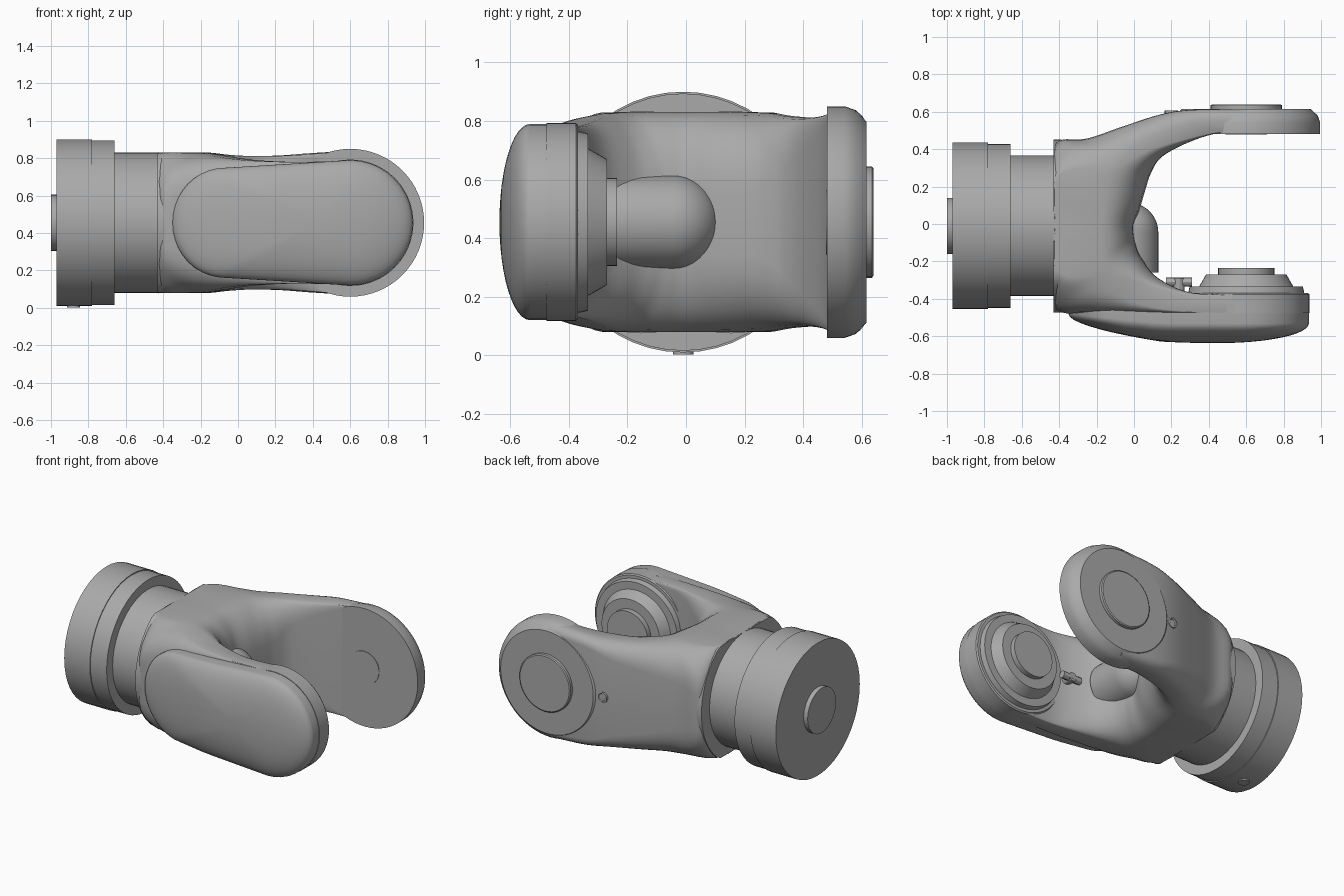
import bpy, bmesh, math
from math import sin, cos, pi, tau

cube = bpy.data.objects.get("Cube")
if cube:
    bpy.data.objects.remove(cube, do_unlink=True)

MID = 0.455      # height of the joint axis
SHAFT_Y = -0.01  # sideways position of the shaft axis
PIVOT = 0.6      # x of the fork pivot

grey = bpy.data.materials.new("machined grey")
grey.use_nodes = True
grey.diffuse_color = (0.4, 0.4, 0.4, 1)
grey.node_tree.nodes["Principled BSDF"].inputs["Base Color"].default_value = (0.4, 0.4, 0.4, 1)


def skin(name, rings, angle=30):
    """Join closed rings of points into a capped solid."""
    bm = bmesh.new()
    loops = [[bm.verts.new(p) for p in ring] for ring in rings]
    n = len(loops[0])
    for a, b in zip(loops, loops[1:]):
        for i in range(n):
            j = (i + 1) % n
            bm.faces.new((a[i], a[j], b[j], b[i]))
    bm.faces.new(loops[0][::-1])
    bm.faces.new(loops[-1])
    bmesh.ops.recalc_face_normals(bm, faces=bm.faces)
    mesh = bpy.data.meshes.new(name)
    bm.to_mesh(mesh)
    bm.free()
    mesh.shade_smooth()
    mesh.set_sharp_from_angle(angle=math.radians(angle))
    mesh.materials.append(grey)
    obj = bpy.data.objects.new(name, mesh)
    bpy.context.collection.objects.link(obj)


def lathe(name, axis, centre, profile, seg=40):
    """Turn (radius, position) points about an axis parallel to x, y or z."""
    rings = []
    for r, a in profile:
        ring = []
        for i in range(seg):
            u = centre[0] + r * cos(tau * i / seg)
            v = centre[1] + r * sin(tau * i / seg)
            ring.append({"X": (a, u, v), "Y": (u, a, v), "Z": (u, v, a)}[axis])
        rings.append(ring)
    skin(name, rings)


# Shaft end: stub, two-step flange and neck
shaft = (SHAFT_Y, MID)
lathe("shaft_stub", "X", shaft, [(0.15, -1.0), (0.15, -0.95)])
lathe("flange_rear", "X", shaft, [(0.445, -0.97), (0.445, -0.78)], 48)
lathe("flange_front", "X", shaft, [(0.439, -0.79), (0.439, -0.66)], 48)
lathe("neck", "X", shaft, [(0.375, -0.67), (0.375, -0.38)], 48)
lathe("flange_screw", "Z", (-0.88, SHAFT_Y), [(0.035, 0.003), (0.035, 0.03)], 16)


# Collar: disc with flattened top and bottom at the root of the fork
def collar_ring(x):
    return [(x, -0.012 + 0.4625 * cos(tau * i / 64),
             MID + min(max(0.4625 * sin(tau * i / 64), -0.374), 0.374)) for i in range(64)]


skin("collar", [collar_ring(-0.43), collar_ring(-0.388)])

# Fork: inner point, outer point, half height, then corner sizes
# (inner depth, inner height, outer depth, outer height)
STATIONS = [
    (0.60, -0.37, 0.60, -0.475, 0.332, 0.05, 0.03, 0.02, 0.01),
    (0.32, -0.37, 0.30, -0.475, 0.325, 0.10, 0.10, 0.05, 0.05),
    (0.13, -0.29, 0.00, -0.475, 0.335, 0.25, 0.40, 0.25, 0.25),
    (0.04, -0.18, -0.25, -0.475, 0.357, 0.35, 0.65, 0.42, 0.50),
    (0.01, -0.10, -0.415, -0.455, 0.372, 0.40, 0.70, 0.50, 0.64),
    (0.00, -0.05, -0.425, -0.25, 0.375, 0.40, 0.70, 0.03, 0.04),
    (0.00, 0.00, -0.425, 0.00, 0.375, 0.40, 0.70, 0.01, 0.02),
    (0.03, 0.08, -0.425, 0.25, 0.375, 0.40, 0.70, 0.03, 0.04),
    (0.06, 0.18, -0.415, 0.435, 0.372, 0.38, 0.70, 0.50, 0.64),
    (0.09, 0.27, -0.25, 0.457, 0.362, 0.35, 0.65, 0.50, 0.55),
    (0.15, 0.36, -0.05, 0.525, 0.356, 0.25, 0.40, 0.48, 0.42),
    (0.30, 0.44, 0.15, 0.588, 0.360, 0.10, 0.20, 0.50, 0.28),
    (0.45, 0.485, 0.32, 0.611, 0.372, 0.03, 0.05, 0.50, 0.17),
    (0.60, 0.488, 0.60, 0.612, 0.385, 0.01, 0.01, 0.50, 0.13),
]


def smooth_path(points, steps):
    """Smooth interpolation through a list of tuples."""
    out = []
    for k in range(len(points) - 1):
        a, b, c, d = (points[min(max(k + o, 0), len(points) - 1)] for o in (-1, 0, 1, 2))
        for i in range(steps):
            t = i / steps
            out.append([q + t / 2 * (r - p + t * (2 * p - 5 * q + 4 * r - s
                        + t * (3 * (q - r) + s - p)))
                        for p, q, r, s in zip(a, b, c, d)])
    return out + [list(points[-1])]


def fork_section(ix, iy, ox, oy, h, ci, di, co, do):
    """Block section with four rounded corners, from inner to outer side."""
    turn = [pi / 2 * i / 6 for i in range(7)]
    half = [(ci * (1 - cos(t)), 1 - di * (1 - sin(t))) for t in turn]
    half += [(1 - co * (1 - sin(t)), 1 - do * (1 - cos(t))) for t in turn]
    outline = half + [(u, -v) for u, v in reversed(half)]
    return [(ix + (ox - ix) * u, iy + (oy - iy) * u, MID + h * v) for u, v in outline]


skin("fork", [fork_section(*s) for s in smooth_path(STATIONS, 5)], 40)

# Round ends of both arms
pivot = (PIVOT, MID)
lathe("back_arm_end", "Y", pivot,
      [(0.395, 0.482), (0.395, 0.542), (0.382, 0.58), (0.343, 0.616)], 64)
lathe("front_arm_end", "Y", pivot,
      [(0.33, -0.369), (0.338, -0.376), (0.338, -0.476)], 64)

# Back arm details: outer boss, inner bearing face and screw
lathe("outer_boss", "Y", pivot, [(0.19, 0.60), (0.19, 0.635), (0.183, 0.64)])
lathe("inner_face", "Y", pivot, [(0.11, 0.49), (0.11, 0.478)])
lathe("arm_screw", "Y", (0.2, MID),
      [(0.036, 0.56), (0.036, 0.606), (0.026, 0.606), (0.022, 0.60)], 16)

# Front arm details: stepped bearing and small locking pin
lathe("bearing_ring", "Y", pivot, [(0.315, -0.39), (0.303, -0.335)], 48)
lathe("bearing_cone", "Y", pivot, [(0.255, -0.34), (0.215, -0.27)], 48)
lathe("bearing_cap", "Y", pivot, [(0.15, -0.28), (0.15, -0.235)])
lathe("locking_pin", "X", (-0.31, MID), [(0.024, 0.17), (0.024, 0.31)], 12)
lathe("pin_post", "Y", (0.24, MID), [(0.03, -0.38), (0.03, -0.29)], 12)

# Rounded cable housing at the bottom of the fork
ARC = 10
lathe("housing", "Y", (-0.03, MID),
      [(0.16, -0.26)] + [(0.16 * cos(1.5 * i / ARC), -0.045 + 0.16 * sin(1.5 * i / ARC))
                         for i in range(ARC + 1)])


# Domed cover on the outside of the front arm
def cover_outline():
    n, sides = 20, 8
    right = [(PIVOT + 0.335 * cos(a), 0.335 * sin(a))
             for a in (-pi / 2 + pi * i / n for i in range(n + 1))]
    left = [(-0.07 + 0.28 * cos(a), 0.294 * sin(a))
            for a in (pi / 2 + pi * i / n for i in range(n + 1))]

    def between(p, q):
        return [(p[0] + (q[0] - p[0]) * i / sides, p[1] + (q[1] - p[1]) * i / sides)
                for i in range(1, sides)]
    return right + between(right[-1], left[0]) + left + between(left[-1], right[0])


def cover_ring(scale, dome):
    ring = []
    for x, z in cover_outline():
        x = 0.45 + (x - 0.45) * scale
        rim = 0.05 * min(max((x + 0.35) / 0.5, 0), 1)
        ring.append((x, -0.482 - rim - 0.105 * dome, MID + z * scale))
    return ring


base = [(x, -0.44, z) for x, y, z in cover_ring(1, 0)]
cover = [cover_ring(sin(pi / 2 * i / 12), cos(pi / 2 * i / 12)) for i in range(12, 0, -1)]
skin("cover", [base] + cover, 35)
